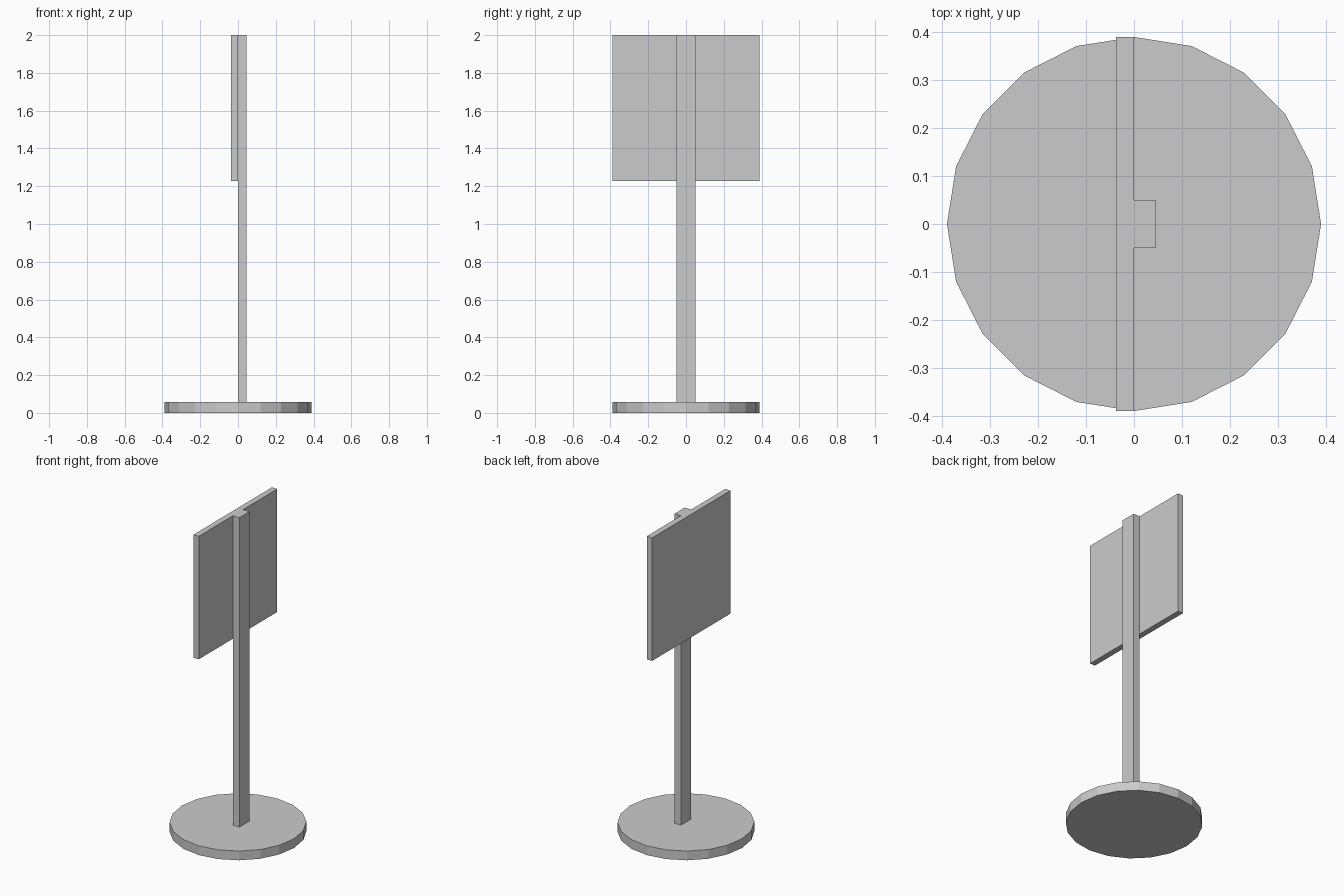
import bpy

cube = bpy.data.objects.get("Cube")
if cube:
    bpy.data.objects.remove(cube, do_unlink=True)

grey = bpy.data.materials.new("light_grey")
grey.use_nodes = True
colour = (0.6, 0.6, 0.6, 1)
grey.diffuse_color = colour
grey.node_tree.nodes["Principled BSDF"].inputs["Base Color"].default_value = colour


def finish(name):
    obj = bpy.context.object
    obj.name = name
    obj.data.materials.append(grey)
    return obj


def box(name, low, high):
    centre = [(a + b) / 2 for a, b in zip(low, high)]
    bpy.ops.mesh.primitive_cube_add(size=1, location=centre)
    obj = finish(name)
    obj.scale = [b - a for a, b in zip(low, high)]
    bpy.ops.object.transform_apply(location=False, rotation=False, scale=True)


RADIUS = 0.389
BASE_TOP = 0.058

# Round foot
bpy.ops.mesh.primitive_cylinder_add(vertices=20, radius=RADIUS, depth=BASE_TOP,
                                    location=(0, 0, BASE_TOP / 2))
finish("round_base")

# Upright and the square sign board fixed to its right side
box("post", (0, -0.05, BASE_TOP), (0.045, 0.05, 2))
box("sign_board", (-0.037, -RADIUS, 1.228), (0, RADIUS, 2))
